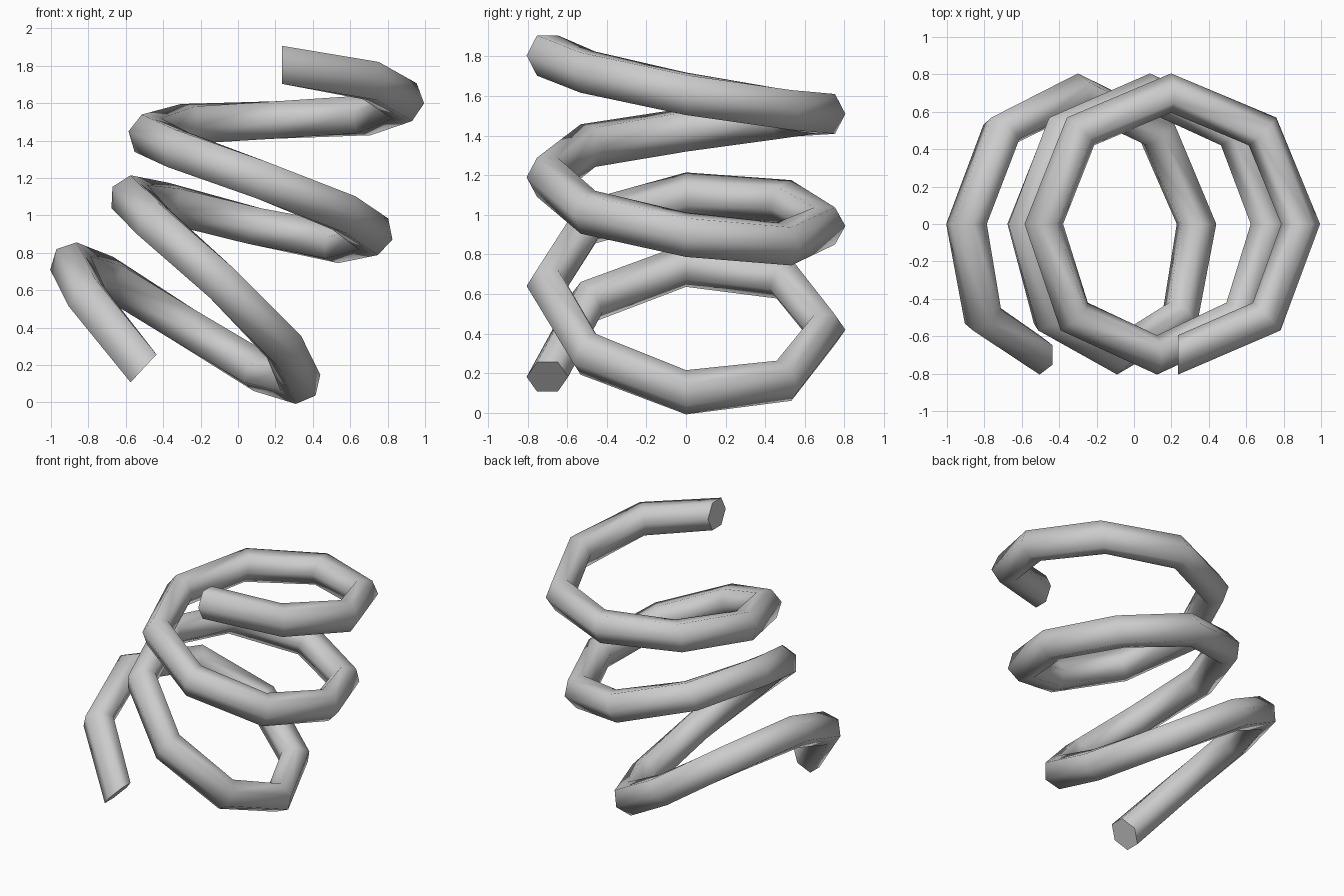
import bpy, bmesh
from math import sin, cos, pi, radians

if "Cube" in bpy.data.objects:
    bpy.data.objects.remove(bpy.data.objects["Cube"])

COIL_R = 0.70      # coil radius
WIRE_R = 0.105     # hexagonal wire radius
SIDES = 6

# bent spine of the coil at each quarter turn: x, z, lean angle
spine = [(.235, 1.805, 0), (.196, 1.697, 7), (.198, 1.51, 9), (.205, 1.296, 11),
         (.123, 1.19, 14), (.052, 1.093, 16), (.085, .944, 23), (.026, .75, 30),
         (-.09, .641, 35), (-.202, .554, 40), (-.30, .42, 42), (-.392, .26, 44),
         (-.505, .182, 43)]


def spine_at(step):
    """Spine values at an eighth-turn step."""
    i, half = divmod(step, 2)
    if not half:
        return spine[i]
    return tuple((a + b) / 2 for a, b in zip(spine[i], spine[i + 1]))


# sweep the hexagonal section around the leaning spine
bm = bmesh.new()
rings = []
for step in range(2 * (len(spine) - 1) + 1):
    ax, az, lean = spine_at(step)
    lean = radians(lean)
    turn = -pi / 2 + step * pi / 4
    ring = []
    for k in range(SIDES):
        a = 2 * pi * k / SIDES
        r = COIL_R + WIRE_R * cos(a)
        h = 1.12 * WIRE_R * sin(a)
        u = r * cos(turn)
        ring.append(bm.verts.new((ax + u * cos(lean) + h * sin(lean),
                                  r * sin(turn),
                                  az - u * sin(lean) + h * cos(lean))))
    rings.append(ring)

# wire walls
for a, b in zip(rings, rings[1:]):
    for k in range(SIDES):
        n = (k + 1) % SIDES
        bm.faces.new((a[k], a[n], b[n], b[k])).smooth = True

# flat end caps with sharp rims
for ring in (rings[0], rings[-1]):
    cap = bm.faces.new(ring)
    for e in cap.edges:
        e.smooth = False
bmesh.ops.recalc_face_normals(bm, faces=bm.faces)

mesh = bpy.data.meshes.new("coil_spring")
bm.to_mesh(mesh)
bm.free()
spring = bpy.data.objects.new("coil_spring", mesh)
bpy.context.collection.objects.link(spring)
